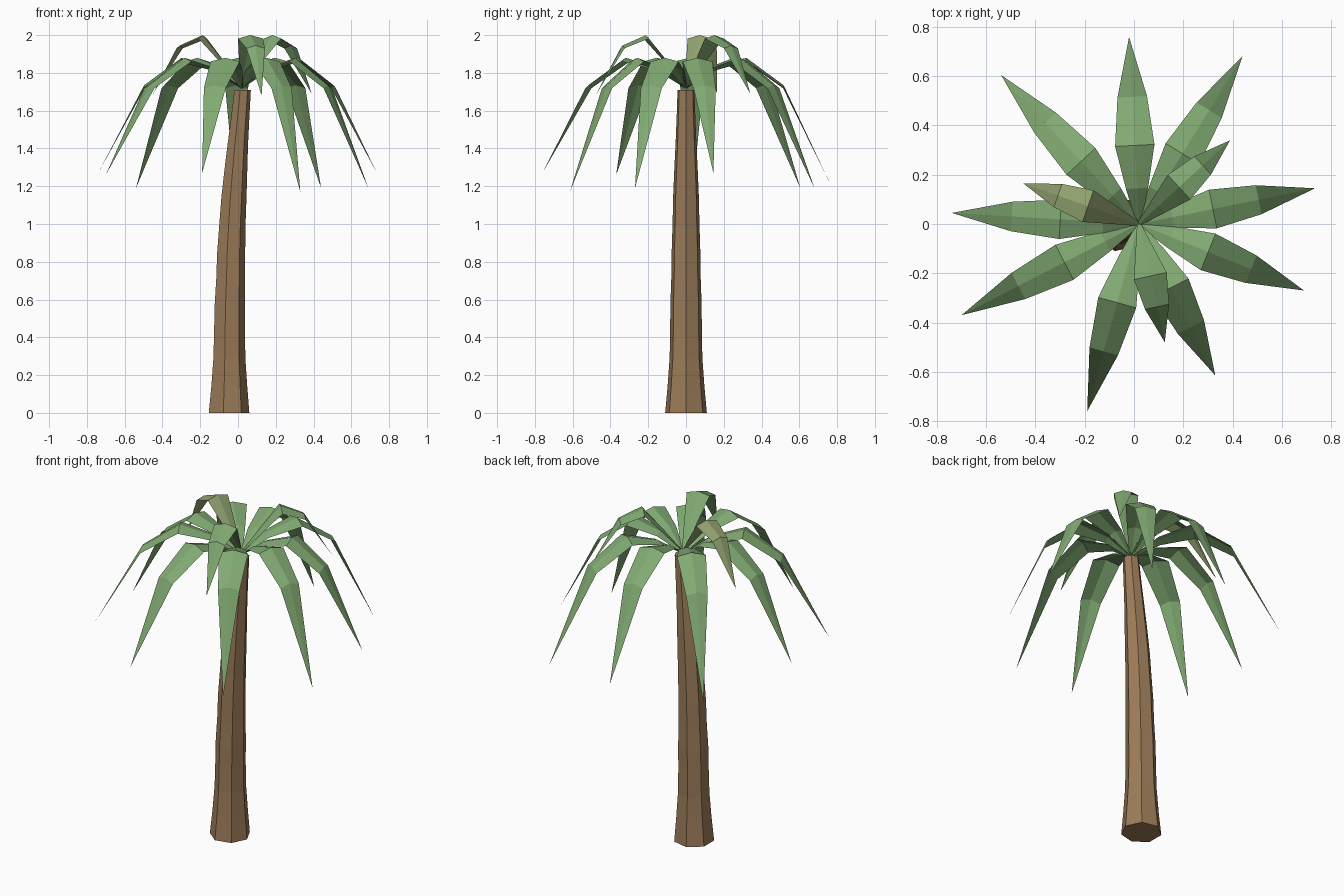
import bpy, bmesh, math
from mathutils import Vector

if "Cube" in bpy.data.objects:
    bpy.data.objects.remove(bpy.data.objects["Cube"])


def material(name, rgb):
    m = bpy.data.materials.new(name)
    m.diffuse_color = (*rgb, 1)
    m.use_nodes = True
    m.node_tree.nodes["Principled BSDF"].inputs["Base Color"].default_value = m.diffuse_color
    return m


def make_object(name, bm, mat):
    me = bpy.data.meshes.new(name)
    bm.to_mesh(me)
    bm.free()
    me.materials.append(mat)
    ob = bpy.data.objects.new(name, me)
    bpy.context.collection.objects.link(ob)
    return ob


bark = material("bark", (0.33, 0.20, 0.10))
green = material("leaf_green", (0.22, 0.40, 0.17))
olive = material("leaf_olive", (0.28, 0.36, 0.16))

# Trunk: leaning seven-sided tube, one (z, centre x, radius) per ring
SIDES = 7
RINGS = [(0, -.053, .113), (.14, -.051, .1), (.29, -.05, .089), (.43, -.049, .086),
         (.57, -.047, .085), (.71, -.043, .08), (.85, -.04, .078), (1.0, -.033, .073),
         (1.14, -.025, .07), (1.28, -.015, .064), (1.42, -.004, .057),
         (1.56, .009, .051), (1.71, .022, .046)]
bm = bmesh.new()
loops = []
for z, cx, r in RINGS:
    loops.append([bm.verts.new((cx + r * math.cos(math.tau * i / SIDES),
                                r * math.sin(math.tau * i / SIDES), z))
                  for i in range(SIDES)])
for a, b in zip(loops, loops[1:]):
    for i in range(SIDES):
        j = (i + 1) % SIDES
        bm.faces.new((a[i], a[j], b[j], b[i]))
bm.faces.new(loops[0][::-1])
bm.faces.new(loops[-1])
make_object("trunk", bm, bark)

# Frond stations: (fraction of reach, height, half width, edge droop)
LONG = [(0, 1.72, .008, .002), (.19, 1.825, .045, .012), (.42, 1.88, .08, .02),
        (.68, 1.735, .06, .016)]
SHORT = [(0, 1.73, .008, .002), (.22, 1.87, .038, .012), (.44, 2.0, .068, .018),
         (.7, 1.945, .05, .015)]


def frond(name, tip, stations, mat):
    """Folded leaf with a raised midrib, running from the crown to its tip."""
    root = Vector((.02, 0, 0))
    reach = Vector((tip[0], tip[1], 0)) - root
    side = Vector((-reach.y, reach.x, 0)).normalized()
    bm = bmesh.new()
    rows = []
    for t, z, w, droop in stations:
        mid = root + reach * t + Vector((0, 0, z))
        low = Vector((0, 0, -droop))
        rows.append([bm.verts.new(p) for p in
                     (mid - side * w + low, mid, mid + side * w + low)])
    for a, b in zip(rows, rows[1:]):
        for k in (0, 1):
            bm.faces.new((a[k], b[k], b[k + 1], a[k + 1]))
    end = bm.verts.new(tip)
    for k in (0, 1):
        bm.faces.new((rows[-1][k], end, rows[-1][k + 1]))
    make_object(name, bm, mat)


# Lower ring of long drooping fronds
LONG_TIPS = [(-.19, -.76, 1.27), (.33, -.615, 1.17), (.69, -.27, 1.19),
             (.735, .145, 1.27), (.44, .68, 1.19), (-.02, .76, 1.22),
             (-.54, .605, 1.19), (-.74, .045, 1.27), (-.70, -.37, 1.26)]
for n, tip in enumerate(LONG_TIPS, 1):
    frond(f"long_frond_{n}", tip, LONG, green)

# Upper short fronds
SHORT_TIPS = [(.125, -.48, 1.68), (.39, .34, 1.69), (-.45, .165, 1.69)]
for n, tip in enumerate(SHORT_TIPS, 1):
    frond(f"short_frond_{n}", tip, SHORT, olive if n == 3 else green)
